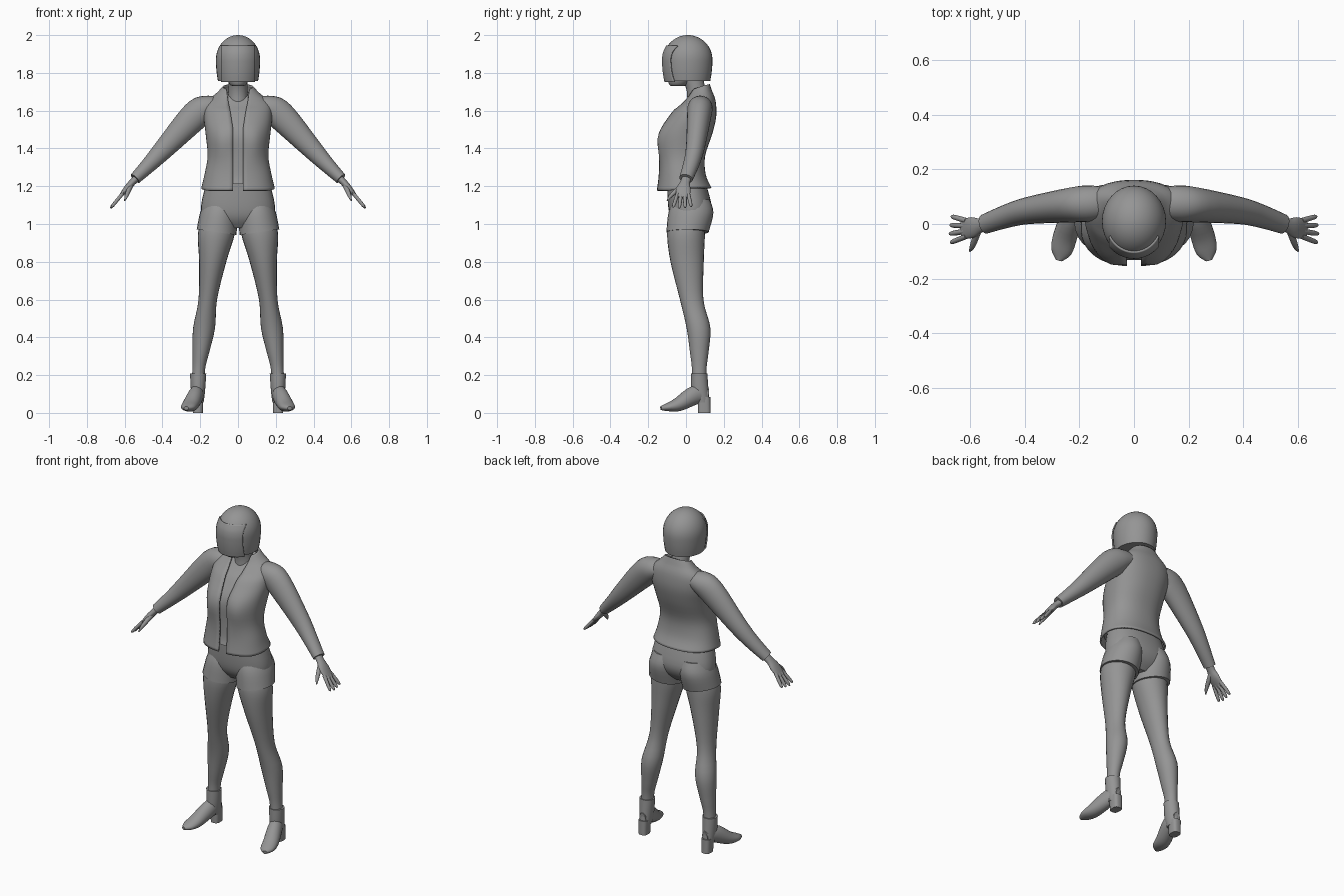
import bpy, bmesh, math
from mathutils import Vector

if "Cube" in bpy.data.objects:
    bpy.data.objects.remove(bpy.data.objects["Cube"])

SHADE = (0.3, 0.3, 0.3, 1)
grey = bpy.data.materials.new("plain grey")
grey.diffuse_color = SHADE
grey.use_nodes = True
grey.node_tree.nodes["Principled BSDF"].inputs["Base Color"].default_value = SHADE
X, Y, Z = Vector((1, 0, 0)), Vector((0, 1, 0)), Vector((0, 0, 1))


def smooth_rings(rings, steps):
    """Catmull-Rom interpolation of the ring list."""
    out = []
    last = len(rings) - 1
    for i in range(last):
        before, start, end, after = (rings[min(max(i + k, 0), last)] for k in (-1, 0, 1, 2))
        for step in range(steps):
            t = step / steps
            out.append([q + t / 2 * (r - p + t * (2 * p - 5 * q + 4 * r - s + t * (3 * (q - r) + s - p)))
                        for p, q, r, s in zip(before, start, end, after)])
    return out + [list(rings[last])]


def make_object(name, bm, thickness):
    bmesh.ops.recalc_face_normals(bm, faces=bm.faces)
    mesh = bpy.data.meshes.new(name)
    bm.to_mesh(mesh)
    bm.free()
    mesh.materials.append(grey)
    part = bpy.data.objects.new(name, mesh)
    bpy.context.collection.objects.link(part)
    bpy.ops.object.select_all(action='DESELECT')
    part.select_set(True)
    bpy.context.view_layer.objects.active = part
    bpy.ops.object.shade_smooth_by_angle(angle=math.radians(40))
    if thickness:
        modifier = part.modifiers.new("thickness", 'SOLIDIFY')
        modifier.thickness, modifier.offset = thickness, 0


def loft(name, rings, side=1, ref=None, segments=24, steps=4, power=2, warp=None, gap=None, thickness=0):
    """Skin rings (x, y, z, width, depth). With ref the rings turn along the path.
    gap(z) > 0 opens the front by that half width; gap(z) < 0 keeps only the front."""
    rings = smooth_rings(rings, steps)
    bm = bmesh.new()
    rows = []
    for i, (x, y, z, width, depth) in enumerate(rings):
        u, v = X, Y
        if ref:
            ahead, behind = rings[min(i + 1, len(rings) - 1)], rings[max(i - 1, 0)]
            tangent = (Vector(ahead[:3]) - Vector(behind[:3])).normalized()
            v = (ref - tangent * ref.dot(tangent)).normalized()
            u = v.cross(tangent)
        start, end = 0, math.tau
        if gap:
            edge = math.asin(min(abs(gap(z)) / width, 1) ** (power / 2))
            start, end = (edge, math.tau - edge) if gap(z) > 0 else (-edge, edge)
        row = []
        for k in range(segments + bool(gap)):
            angle = start + (end - start) * k / segments
            s, c = (math.copysign(abs(f) ** (2 / power), f) for f in (math.sin(angle), -math.cos(angle)))
            point = Vector((x, y, z)) + u * width * s + v * depth * c
            if warp:
                point = warp(point)
            row.append(bm.verts.new((point.x * side, point.y, point.z)))
        rows.append(row)
    for low, high in zip(rows, rows[1:]):
        for k in range(segments):
            j = (k + 1) % len(low)
            bm.faces.new((low[k], low[j], high[j], high[k]))
    if not gap:
        bm.faces.new(rows[0])
        bm.faces.new(rows[-1])
    make_object(name, bm, thickness)


def upright(profile, axis=lambda z: 0):
    """Turn (z, y, width, depth) stations into level rings on an axis."""
    return [(axis(z), y, z, width, depth) for z, y, width, depth in profile]


def leg_axis(z):
    return .238 - .13 * max(z, .2)


# Helmet: half an ellipsoid over a slightly tapering skirt, with a visor plate
def helmet_ring(z, extra=0):
    height = (z - 1.87) / .13
    scale = math.sqrt(max(1 - height ** 2, .001)) if height > 0 else 1 - .12 * height ** 2
    return (0, .01, z, .117 * scale + extra, .13 * scale + extra)


loft("helmet", [helmet_ring(1.757 + .243 * math.sin(i / 12 * math.pi / 2)) for i in range(13)],
     segments=32, steps=2)
loft("visor", [helmet_ring(1.752 + .19 * i / 6, .003) for i in range(7)],
     gap=lambda z: -.088, thickness=.008)
loft("jaw", upright([(1.73, -.045, .02, .025), (1.74, -.04, .045, .05), (1.8, -.02, .07, .08)]))
loft("neck", upright([(1.58, .06, .06, .06), (1.7, .055, .05, .05), (1.8, .025, .05, .06)]))


# Jacket body, open down the front, with a shirt inside
def chest_shape(point):
    """Swell the bust and drop the front of the collar and hem."""
    x, y, z = point
    bust = math.exp(-((abs(x) - .09) / .055) ** 2 - ((z - 1.43) / .09) ** 2)
    collar = min(max((z - 1.6) / .1, 0), 1) * .35 * (y - .08)
    hem = max(1.26 - z, 0) * min(max(-y, 0) / .1, 1) * .2
    return Vector((x, y - .018 * bust if y < 0 else y, z + collar - hem))


torso = upright([(1.19, -.01, .19, .14), (1.26, -.02, .173, .12), (1.36, -.02, .156, .116),
                 (1.48, 0, .167, .135), (1.57, .035, .176, .12), (1.64, .06, .165, .092),
                 (1.69, .07, .11, .062), (1.725, .075, .076, .046)])
loft("jacket_body", torso, segments=48, power=2.3, warp=chest_shape, thickness=.01,
     gap=lambda z: .026 + .15 * max(z - 1.5, 0))
loft("shirt", [(x, y, max(z, 1.22), width - .016, depth - .018) for x, y, z, width, depth in torso[:-1]],
     segments=36, power=2.3, warp=chest_shape)

# Hips of the shorts
loft("shorts_hips", upright([(1.23, 0, .165, .1), (1.1, .02, .195, .115), (1.03, .02, .18, .1),
                             (.98, .015, .08, .06)]), segments=32, power=2.3)


def shorts_hem(point):
    """Lift the outer side of the hem."""
    return point + Z * .14 * (point.x - .12) * max(0, (1.08 - point.z) / .12)


for side, word in ((1, "left"), (-1, "right")):
    # Arm and hand
    loft(word + "_sleeve", [(.1, .08, 1.625, .045, .055), (.16, .075, 1.615, .066, .066),
                            (.225, .07, 1.575, .077, .064), (.38, .05, 1.41, .056, .05),
                            (.46, .03, 1.325, .043, .043), (.545, 0, 1.24, .031, .036)], side, Y)
    loft(word + "_palm", [(.52, .01, 1.26, .02, .026), (.56, -.005, 1.22, .018, .026),
                          (.59, -.013, 1.185, .017, .038), (.63, -.018, 1.14, .006, .036)], side, Y)
    for i, finger in enumerate(("index", "middle", "ring", "little")):
        reach = 1 - .07 * abs(i - 1.2)
        base = Vector((.612, .019 * i - .045, 1.16))
        tip = Vector((.612 + .064 * reach, .032 * i - .068, 1.16 - .078 * reach))
        loft(f"{word}_{finger}_finger",
             [(*base.lerp(tip, t), radius, radius) for t, radius in ((0, .01), (.8, .009), (1, .003))],
             side, Y, segments=10)
    loft(word + "_thumb", [(.565, -.01, 1.21, .014, .016), (.588, -.075, 1.155, .011, .011),
                           (.6, -.1, 1.123, .003, .003)], side, Z, segments=10)

    # Shorts leg and bare leg
    loft(word + "_shorts_leg", upright([(1.13, .03, .08, .095), (1.06, .026, .1, .119),
                                        (.958, .008, .105, .112)], leg_axis), side, warp=shorts_hem)
    loft(word + "_leg", upright([(1.02, .005, .09, .095), (.94, 0, .097, .1), (.8, .006, .072, .088),
                                 (.6, .03, .049, .062), (.45, .066, .058, .063), (.32, .07, .044, .049),
                                 (.24, .07, .034, .039), (.16, .07, .034, .038)], leg_axis), side)

    # Boot: shaft, foot and block heel
    loft(word + "_boot_shaft", upright([(.208, .07, .043, .043), (.11, .074, .037, .046),
                                        (.055, .085, .03, .04)], leg_axis), side)
    loft(word + "_boot_foot", [(.21, .118, .095, .02, .035), (.22, .05, .095, .039, .05),
                               (.25, -.04, .045, .044, .037), (.265, -.1, .03, .038, .021),
                               (.274, -.133, .025, .012, .01)], side, Z)
    loft(word + "_boot_heel", upright([(.085, .095, .029, .034), (0, .097, .026, .033)], leg_axis),
         side, power=3)
